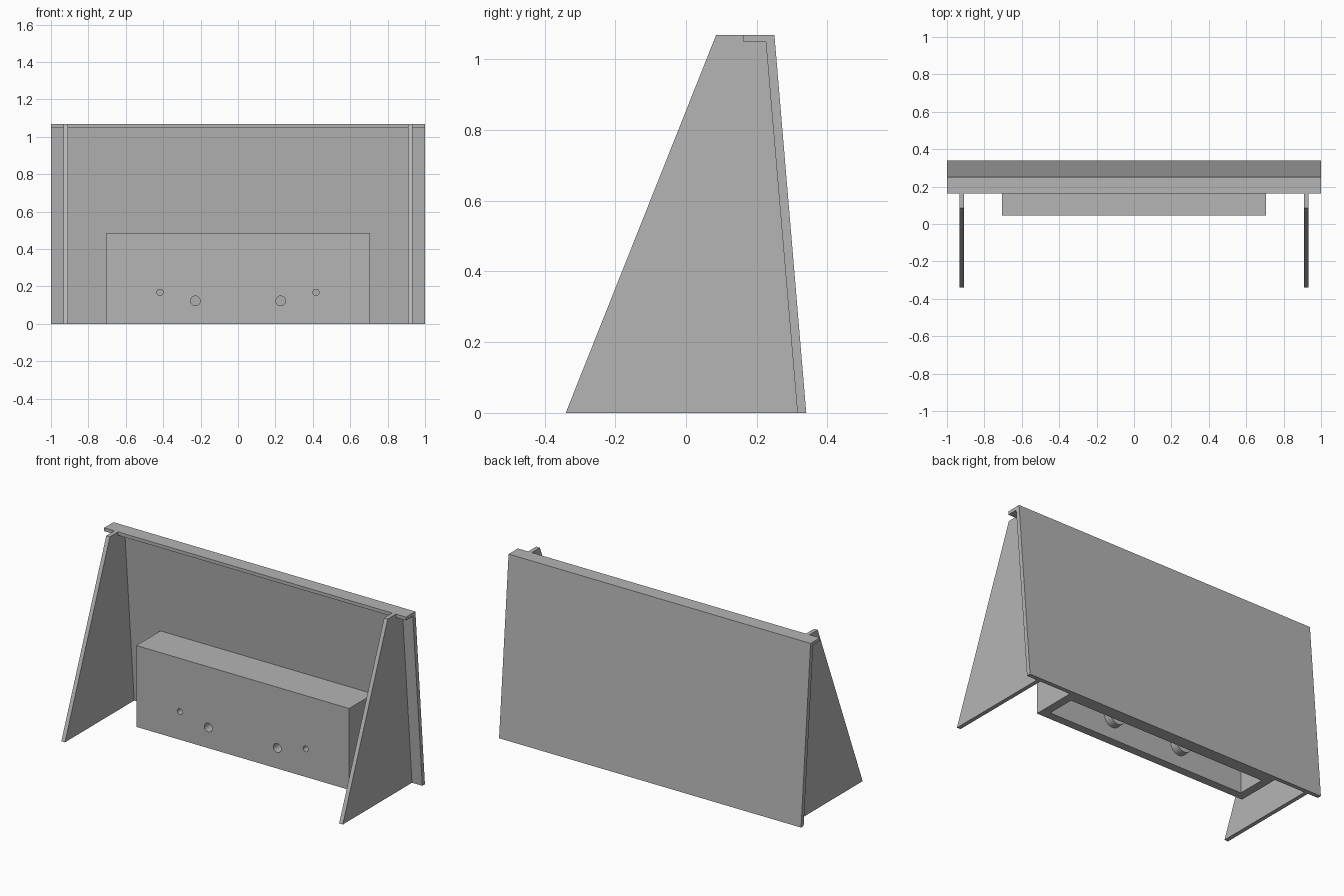
import bpy, bmesh, math
from mathutils import Matrix

cube = bpy.data.objects.get("Cube")
if cube:
    bpy.data.objects.remove(cube, do_unlink=True)

grey = bpy.data.materials.new("plain_grey")
grey.use_nodes = True
GREY = (0.46, 0.46, 0.46, 1)
grey.diffuse_color = GREY
grey.node_tree.nodes["Principled BSDF"].inputs["Base Color"].default_value = GREY

HEIGHT = 1.068


def finish(name, bm):
    bmesh.ops.recalc_face_normals(bm, faces=bm.faces)
    mesh = bpy.data.meshes.new(name)
    bm.to_mesh(mesh)
    bm.free()
    mesh.materials.append(grey)
    obj = bpy.data.objects.new(name, mesh)
    bpy.context.collection.objects.link(obj)
    return obj


def side_profile(name, points, x0, x1):
    """Extrude a (y, z) outline from x0 to x1."""
    bm = bmesh.new()
    face = bm.faces.new([bm.verts.new((x0, y, z)) for y, z in points])
    ext = bmesh.ops.extrude_face_region(bm, geom=[face])
    verts = [v for v in ext["geom"] if isinstance(v, bmesh.types.BMVert)]
    bmesh.ops.translate(bm, verts=verts, vec=(x1 - x0, 0, 0))
    return finish(name, bm)


def rod(name, x, z, radius, y0, y1):
    """Cylinder lying along y."""
    bm = bmesh.new()
    place = Matrix.Translation((x, (y0 + y1) / 2, z)) @ Matrix.Rotation(math.pi / 2, 4, "X")
    bmesh.ops.create_cone(bm, cap_ends=True, segments=32, radius1=radius,
                          radius2=radius, depth=y1 - y0, matrix=place)
    return finish(name, bm)


def combine(target, tool, operation):
    """Apply a boolean and discard the tool object."""
    tool.hide_render = True
    mod = target.modifiers.new(operation, "BOOLEAN")
    mod.operation, mod.solver, mod.object = operation, "EXACT", tool
    bpy.context.view_layer.objects.active = target
    bpy.ops.object.modifier_apply(modifier=mod.name)
    bpy.data.objects.remove(tool, do_unlink=True)


def panel_y(z):
    """Front face of the leaning panel at height z."""
    return 0.315 - 0.091 * z / HEIGHT


# Leaning back panel with a thin lip along its top edge
side_profile("back_panel", [(0.315, 0), (0.34, 0), (0.25, HEIGHT),
                            (0.224, HEIGHT)], -1, 1)
side_profile("top_lip", [(0.162, 1.048), (panel_y(1.048), 1.048),
                         (0.224, HEIGHT), (0.162, HEIGHT)], -1, 1)

# Tapered side supports
for side, s in (("left", 1), ("right", -1)):
    side_profile(side + "_support", [(-0.34, 0), (0.315, 0), (0.224, HEIGHT),
                                     (0.085, HEIGHT)], s * 0.908, s * 0.932)

# Front box, hollow and open underneath
TOP, WALL = 0.487, 0.05
box = side_profile("front_box", [(0.045, 0), (panel_y(0), 0),
                                 (panel_y(TOP), TOP), (0.045, TOP)], -0.705, 0.705)
roof = TOP - WALL
cavity = side_profile("cavity_cutter", [
    (0.045 + WALL, -0.1), (panel_y(-0.1) - WALL, -0.1),
    (panel_y(roof) - WALL, roof), (0.045 + WALL, roof)], -0.655, 0.655)
combine(box, cavity, "DIFFERENCE")

# Round bosses inside the box, and the four drilled holes
for s in (-1, 1):
    combine(box, rod("boss", s * 0.228, 0.123, 0.053, 0.07, 0.14), "UNION")
    combine(box, rod("large_hole", s * 0.228, 0.123, 0.026, 0.0, 0.18), "DIFFERENCE")
    combine(box, rod("small_hole", s * 0.417, 0.168, 0.017, 0.0, 0.18), "DIFFERENCE")

# Smooth the round holes while keeping the edges sharp
bpy.ops.object.select_all(action="DESELECT")
box.select_set(True)
bpy.context.view_layer.objects.active = box
bpy.ops.object.shade_smooth_by_angle(angle=math.radians(30))
